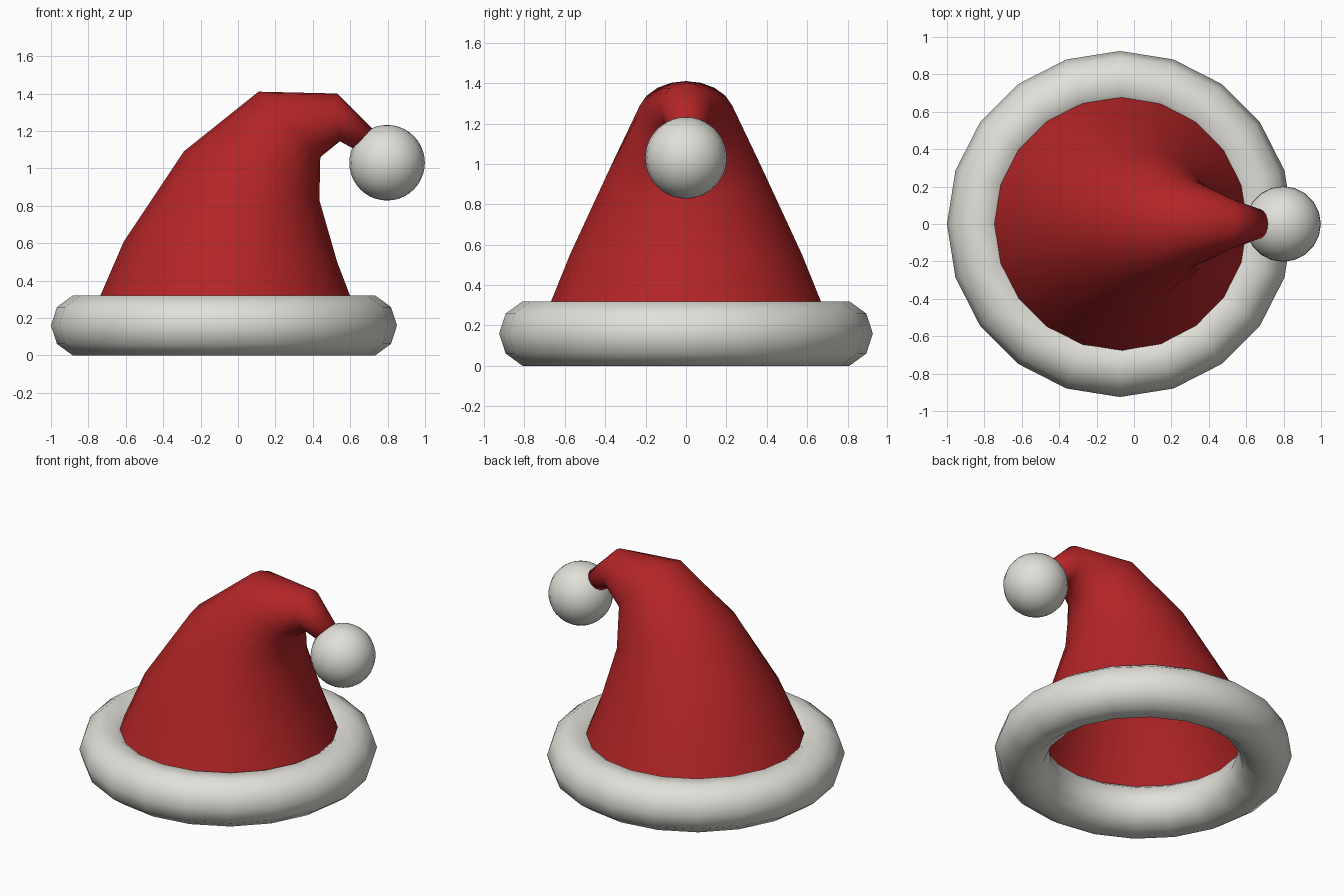
import bpy, bmesh
from math import cos, sin, tau
from mathutils import Vector

cube = bpy.data.objects.get("Cube")
if cube:
    bpy.data.objects.remove(cube, do_unlink=True)

SIDES = 20
BRIM_X = -0.075


def material(name, rgb):
    m = bpy.data.materials.new(name)
    m.use_nodes = True
    m.diffuse_color = (*rgb, 1)
    m.node_tree.nodes["Principled BSDF"].inputs["Base Color"].default_value = (*rgb, 1)
    return m


def add_object(name, bm, mat):
    for f in bm.faces:
        f.smooth = True
    mesh = bpy.data.meshes.new(name)
    bm.to_mesh(mesh)
    bm.free()
    mesh.materials.append(mat)
    obj = bpy.data.objects.new(name, mesh)
    bpy.context.collection.objects.link(obj)
    return obj


def bridge(bm, a, b):
    for i in range(len(a)):
        j = (i + 1) % len(a)
        bm.faces.new((a[i], a[j], b[j], b[i]))


red = material("red felt", (0.45, 0.018, 0.02))
white = material("white fur", (0.75, 0.74, 0.69))

# Bent cone: each ring is given by its outer and inner bend points (x, z)
rings = [
    ((-0.805, 0.16), (0.66, 0.16)),
    ((-0.61, 0.61), (0.53, 0.50)),
    ((-0.29, 1.09), (0.435, 0.83)),
    ((0.11, 1.41), (0.44, 1.06)),
    ((0.53, 1.40), (0.545, 1.145)),
    ((0.745, 1.185), (0.645, 1.09)),
]
bm = bmesh.new()
loops = []
for (x0, z0), (x1, z1) in rings:
    outer, inner = Vector((x0, 0, z0)), Vector((x1, 0, z1))
    centre, axis = (outer + inner) / 2, (inner - outer) / 2
    side = Vector((0, axis.length, 0))
    loops.append([bm.verts.new(centre + axis * cos(tau * i / SIDES) + side * sin(tau * i / SIDES))
                  for i in range(SIDES)])
for a, b in zip(loops, loops[1:]):
    bridge(bm, a, b)
bm.faces.new(loops[-1])
add_object("hat_cone", bm, red)

# Fur brim: ten-sided ring section swept round the base
MAJOR, MINOR, SECTION = 0.757, 0.168, 10
bm = bmesh.new()
loops = []
for i in range(SIDES):
    a = tau * i / SIDES
    loop = []
    for k in range(SECTION):
        t = tau * k / SECTION
        r = MAJOR + MINOR * cos(t)
        loop.append(bm.verts.new((BRIM_X + r * cos(a), r * sin(a), 0.16 + MINOR * sin(t))))
    loops.append(loop)
for i in range(SIDES):
    bridge(bm, loops[i], loops[(i + 1) % SIDES])
bmesh.ops.recalc_face_normals(bm, faces=bm.faces)
add_object("fur_brim", bm, white)

# Pompom on the tip
bm = bmesh.new()
bmesh.ops.create_uvsphere(bm, u_segments=SIDES, v_segments=20, radius=0.202)
pompom = add_object("pompom", bm, white)
pompom.location = (0.797, 0, 1.03)
